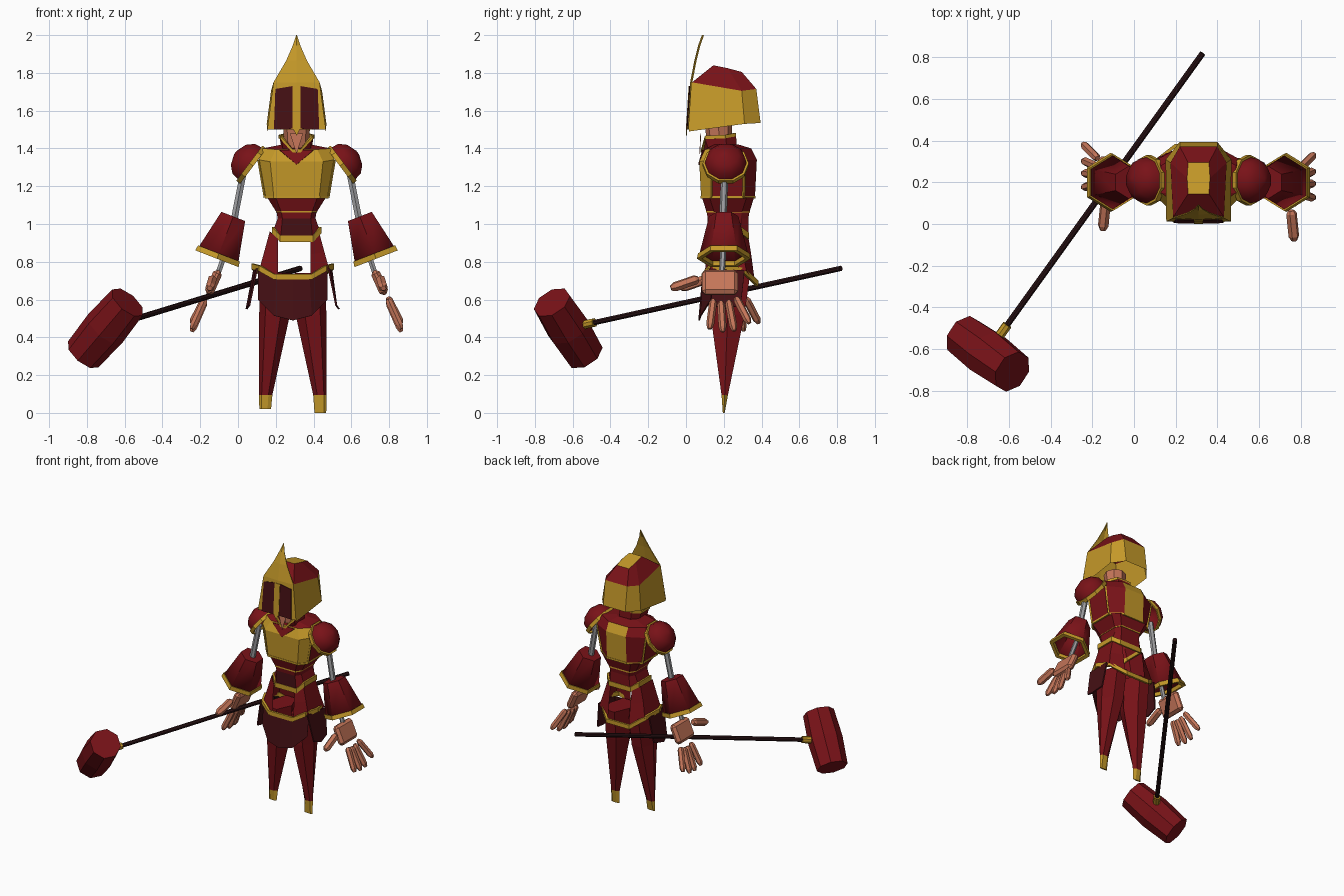
import bpy, bmesh, math
from mathutils import Vector, Matrix

if "Cube" in bpy.data.objects:
    bpy.data.objects.remove(bpy.data.objects["Cube"])

CX, LX = 0.31, 0.29   # centre lines of upper body and of hips/legs


def mat(name, rgb):
    m = bpy.data.materials.new(name)
    m.diffuse_color = (*rgb, 1)
    m.use_nodes = True
    m.node_tree.nodes["Principled BSDF"].inputs["Base Color"].default_value = m.diffuse_color
    return m


RED = mat("red", (0.19, 0.006, 0.009))
DARK = mat("dark_red", (0.06, 0.005, 0.007))
GOLD = mat("gold", (0.56, 0.32, 0.022))
SKIN = mat("skin", (0.56, 0.18, 0.10))
GREY = mat("grey", (0.34, 0.34, 0.35))
WOOD = mat("dark_wood", (0.022, 0.006, 0.007))


def finish(name, bm, mats, smooth=0, solid=0):
    bmesh.ops.recalc_face_normals(bm, faces=bm.faces)
    me = bpy.data.meshes.new(name)
    bm.to_mesh(me)
    bm.free()
    ob = bpy.data.objects.new(name, me)
    bpy.context.collection.objects.link(ob)
    for m in mats:
        me.materials.append(m)
    if solid:
        ob.modifiers.new("thickness", 'SOLIDIFY').thickness = solid
    if smooth:
        bpy.ops.object.select_all(action='DESELECT')
        ob.select_set(True)
        bpy.context.view_layer.objects.active = ob
        bpy.ops.object.shade_smooth_by_angle(angle=math.radians(smooth))
    return ob


def loft(name, rings, mats, rule=lambda r, c: 0, caps=(0, 0), smooth=0, solid=0):
    """Bridge closed rings; rule gives material index per row/column, None leaves a gap."""
    bm = bmesh.new()
    vs = [[bm.verts.new(p) for p in ring] for ring in rings]
    n = len(rings[0])
    for r in range(len(rings) - 1):
        for c in range(n):
            k = rule(r, c)
            if k is not None:
                d = (c + 1) % n
                bm.faces.new((vs[r][c], vs[r][d], vs[r + 1][d], vs[r + 1][c])).material_index = k
    for ring, k in ((vs[0], caps[0]), (vs[-1], caps[1])):
        if k is not None:
            bm.faces.new(ring).material_index = k
    return finish(name, bm, mats, smooth, solid)


def shell(name, halves, mats, rule=lambda r, c: 0, caps=(None, None), cx=CX, solid=0):
    """Mirrored loft: half rings run front to back; column -1 is the front middle."""
    n = len(halves[0])
    rings = [[(cx + x, y, z) for x, y, z in h] + [(cx - x, y, z) for x, y, z in reversed(h)]
             for h in halves]
    return loft(name, rings, mats, lambda r, c: rule(r, c if c < n else 2 * n - 2 - c),
                caps, solid=solid)


def turned(name, p, axis, profile, n, mats, rule=lambda r, c: 0, caps=(0, 0), smooth=0, solid=0):
    """Rings of (distance, radius) along an axis."""
    p, d = Vector(p), Vector(axis).normalized()
    u = Vector((0, 1, 0))
    u = (u - d * u.dot(d)).normalized()
    v = d.cross(u)
    rings = [[p + d * t + (u * math.cos(a) + v * math.sin(a)) * r
              for a in [math.tau * i / n for i in range(n)]] for t, r in profile]
    return loft(name, rings, mats, rule, caps, smooth, solid)


def rod(name, a, b, r0, r1, n, m):
    d = Vector(b) - Vector(a)
    return turned(name, a, d, [(0, r0), (d.length, r1)], n, [m])


def finger(name, a, b, r):
    d = Vector(b) - Vector(a)
    n = d.length
    return turned(name, a, d, [(0, r * .6), (n * .1, r), (n * .85, r), (n, r * .55)], 6, [SKIN])


def plate(name, pts, m, solid=0.004):
    bm = bmesh.new()
    bm.faces.new([bm.verts.new(p) for p in pts])
    return finish(name, bm, [m], solid=solid)


# Helmet: gold sides, red crown, gold top patch
shell("helmet", [
    [(.155, .015, 1.49), (.158, .31, 1.53), (.09, .395, 1.535)],
    [(.122, .032, 1.75), (.135, .295, 1.705), (.09, .372, 1.715)],
    [(.05, .145, 1.84), (.055, .22, 1.825), (.05, .295, 1.805)]],
    [GOLD, RED], lambda r, c: (None if c == -1 else 0) if r == 0 else 1, (None, 0))
# Pointed face plate
face = [(.155, .012, 1.50), (.122, .028, 1.75), (.055, .05, 1.865), (.02, .07, 1.945), (.002, .09, 2.0)]
bm = bmesh.new()
cols = [[bm.verts.new((CX + s * x, y - (0.006 if s == 0 else 0), z)) for x, y, z in face] for s in (-1, 0, 1)]
for a, b in zip(cols, cols[1:]):
    for i in range(4):
        bm.faces.new((a[i], b[i], b[i + 1], a[i + 1]))
finish("face_plate", bm, [GOLD], solid=0.006)
plate("nose_guard", [(CX - .022, .0, 1.51), (CX, .0, 1.468), (CX + .022, .0, 1.51),
                     (CX + .022, .014, 1.73), (CX - .022, .014, 1.73)], GOLD)
for s, side in ((-1, "right"), (1, "left")):
    plate("eye_window_" + side, [(CX + s * x, y, z) for x, y, z in (
        (.022, .002, 1.505), (.12, .004, 1.50), (.112, .018, 1.715), (.022, .017, 1.73))], DARK)
    turned("eye_" + side, (CX + s * .075, -.002, 1.615), (0, 1, 0),
           [(0, .012), (.012, .028), (.03, .032), (.05, .02)], 8, [GREY], smooth=50)

# Neck and collar
rod("neck", (CX, .18, 1.36), (CX, .17, 1.56), .06, .075, 8, SKIN)
plate("throat", [(CX - .035, .08, 1.48), (CX, .075, 1.37), (CX + .035, .08, 1.48)], SKIN)
low = [(.012, .095, 1.36), (.07, .13, 1.36), (.075, .22, 1.37), (.04, .27, 1.38)]
top = [(.016, .08, 1.385), (.08, .10, 1.455), (.09, .21, 1.46), (.05, .265, 1.47)]
shell("collar", [low, top], [RED], solid=.01)
shell("collar_trim", [[(x + .006, y, z - .006) for x, y, z in top],
                      [(x + .006, y, z + .012) for x, y, z in top]], [GOLD], solid=.014)

# Chest: gold front, red sides, gold back panel
shell("chest", [
    [(.12, .08, 1.14), (.165, .13, 1.14), (.165, .30, 1.14), (.08, .365, 1.14)],
    [(.14, .07, 1.33), (.20, .13, 1.34), (.20, .31, 1.34), (.08, .375, 1.34)],
    [(.11, .10, 1.395), (.18, .15, 1.40), (.18, .28, 1.40), (.08, .345, 1.40)],
    [(.06, .13, 1.405), (.08, .15, 1.42), (.08, .25, 1.42), (.05, .28, 1.42)]],
    [GOLD, RED], lambda r, c: 0 if r < 2 and c in (-1, 0, 3) else 1, (1, 1))
plate("neckline", [(CX - .09, .086, 1.392), (CX, .064, 1.315), (CX + .09, .086, 1.392)], RED, .008)
for s in (-1, 1):
    for y, yt in ((.132, .132), (.305, .31)):
        rod("chest_edge", (CX + s * .166, y, 1.14), (CX + s * .20, yt, 1.34), .008, .008, 4, GOLD)


def hoop(name, half, h, grow=.006, cx=CX, solid=.012):
    cy = .22
    o = [(x + grow, y + math.copysign(grow, y - cy), z) for x, y, z in half]
    shell(name, [o, [(x, y, z + h) for x, y, z in o]], [GOLD], cx=cx, solid=solid)


# Waist with dark front band and gold hoops
rings = [[(x, yf, z) for x, yf, z in ((a, f, z), (b, f + .04, z), (b, k - .04, z), (a, k, z))]
         for a, b, f, k, z in ((.11, .155, .085, .36, 1.14), (.08, .105, .11, .335, 1.06),
                               (.075, .10, .115, .33, 1.03))]
rings.append([(.085, .115, .92), (.125, .15, .96), (.125, .29, .96), (.085, .33, .93)])
shell("waist", rings, [RED, DARK], lambda r, c: 1 if r == 2 and c == -1 else 0, (0, None))
hoop("chest_hem", [(.12, .08, 1.135), (.165, .13, 1.135), (.165, .30, 1.135), (.08, .365, 1.135)], .014, .003)
hoop("waist_hoop", rings[1], .014, .003)
hoop("waist_belt", [(.085, .115, .905), (.128, .15, .95), (.128, .29, .95), (.085, .33, .92)], .035, .003)

# Hip panels, open at front and back
shell("hips", [
    [(.085, .115, .92), (.13, .15, .96), (.13, .29, .96), (.085, .33, .93)],
    [(.085, .105, .84), (.16, .14, .85), (.16, .30, .85), (.085, .345, .84)],
    [(.085, .10, .72), (.185, .13, .76), (.185, .32, .75), (.085, .365, .69)]],
    [RED], lambda r, c: None if c in (-1, 3) else 0, cx=.298)
hoop("hip_belt", [(.095, .085, .705), (.175, .12, .75), (.215, .21, .76), (.18, .31, .735), (.09, .38, .67)],
     .03, .004, LX, .016)

# Skirt flap and side flaps
shell("front_skirt", [
    [(.001, .085, .715), (.09, .09, .715), (.185, .15, .755)],
    [(.001, .065, .49), (.10, .075, .515), (.185, .13, .60)]],
    [DARK], lambda r, c: None if c == 2 else 0, cx=LX, solid=.008)
for s, side in ((-1, "right"), (1, "left")):
    plate("side_flap_" + side, [(LX + s * x, y, z) for x, y, z in (
        (.195, .12, .765), (.21, .31, .755), (.235, .29, .57), (.25, .20, .55), (.235, .14, .57))], DARK, .01)

    # Legs tapering to wedge-shaped gold feet
    zb = .02 if s < 0 else .0
    legs = []
    for xi, xo, yf, yb, z in ((.01, .17, .12, .34, .74), (.015, .178, .13, .31, .52),
                              (.108, .179, .188, .222, .095), (.115, .177, .195, .205, zb)):
        w, ym = xo - xi, (yf + yb) / 2
        legs.append([(LX + s * x, y, z) for x, y in (
            (xi, ym), (xi + .3 * w, yf), (xo - .2 * w, yf), (xo, ym), (xo - .2 * w, yb), (xi + .3 * w, yb))])
    loft("leg_" + side, legs, [RED, GOLD], lambda r, c: 1 if r == 2 else 0, (0, 1))

    # Pauldron dome with gold rim
    c, ax = (CX + s * .24, .21, 1.315), (s * .8, 0, .6)
    turned("pauldron_" + side, c, ax, [(0, .112), (.05, .104), (.085, .07), (.105, .012)], 10, [RED],
           caps=(None, 0), smooth=40)
    turned("pauldron_rim_" + side, c, ax, [(-.014, .112), (-.014, .122), (.012, .122), (.012, .108)], 10,
           [GOLD], caps=(None, None))

    # Arm rod, bell sleeve and wrist
    rod("arm_" + side, (CX + s * .28, .205, 1.28), (CX + s * .335, .195, 1.0), .02, .02, 6, GREY)
    top, ax = (CX + s * .335, .20, 1.04), (s * .36, 0, -.93)
    turned("sleeve_" + side, top, ax, [(0, .03), (0, .078), (.225, .132)], 6, [RED],
           caps=(0, None), solid=.008, smooth=35)
    turned("sleeve_rim_" + side, top, ax, [(.215, .115), (.21, .137), (.24, .142), (.24, .115), (.215, .115)],
           6, [GOLD], caps=(None, None))
    rod("wrist_" + side, (CX + s * .36, .20, .90), (CX + s * .415, .19, .74), .016, .016, 6, GREY)

    # Hand: slanted palm, four fanned fingers, forward thumb
    dy = .05 if s < 0 else 0
    bm = bmesh.new()
    bmesh.ops.create_cube(bm, size=1, matrix=Matrix.Translation((CX + s * .44, .18 + dy, .69))
                          @ Matrix.Rotation(-s * .42, 4, 'Y') @ Matrix.Diagonal((.05, .19, .14, 1)))
    palm = finish("palm_" + side, bm, [SKIN])
    palm.modifiers.new("rounded", 'BEVEL').width = .018
    for i, (y0, y1, z0, z1) in enumerate(((.145, .125, .60, .445), (.185, .195, .59, .43),
                                          (.225, .255, .595, .435), (.265, .335, .61, .475))):
        finger(f"finger_{i + 1}_{side}", (CX + s * .485, y0 + dy, z0), (CX + s * .555, y1 + dy, z1), .021)
    finger("thumb_" + side, (CX + s * .445, .065 + dy, .71), (CX + s * .46, -.08 + dy, .66), .026)

# Long-handled hammer
end, joint = Vector((.33, .82, .765)), Vector((-.62, -.50, .475))
rod("hammer_handle", end, joint + (joint - end) * .06, .015, .015, 8, WOOD)
rod("handle_collar", joint + (end - joint) * .012, joint - (end - joint) * .03, .024, .024, 8, GOLD)
turned("hammer_head", (-.585, -.71, .585), (-.23, .17, -.27),
       [(0, .106), (.20, .118), (.40, .106)], 8, [RED])
